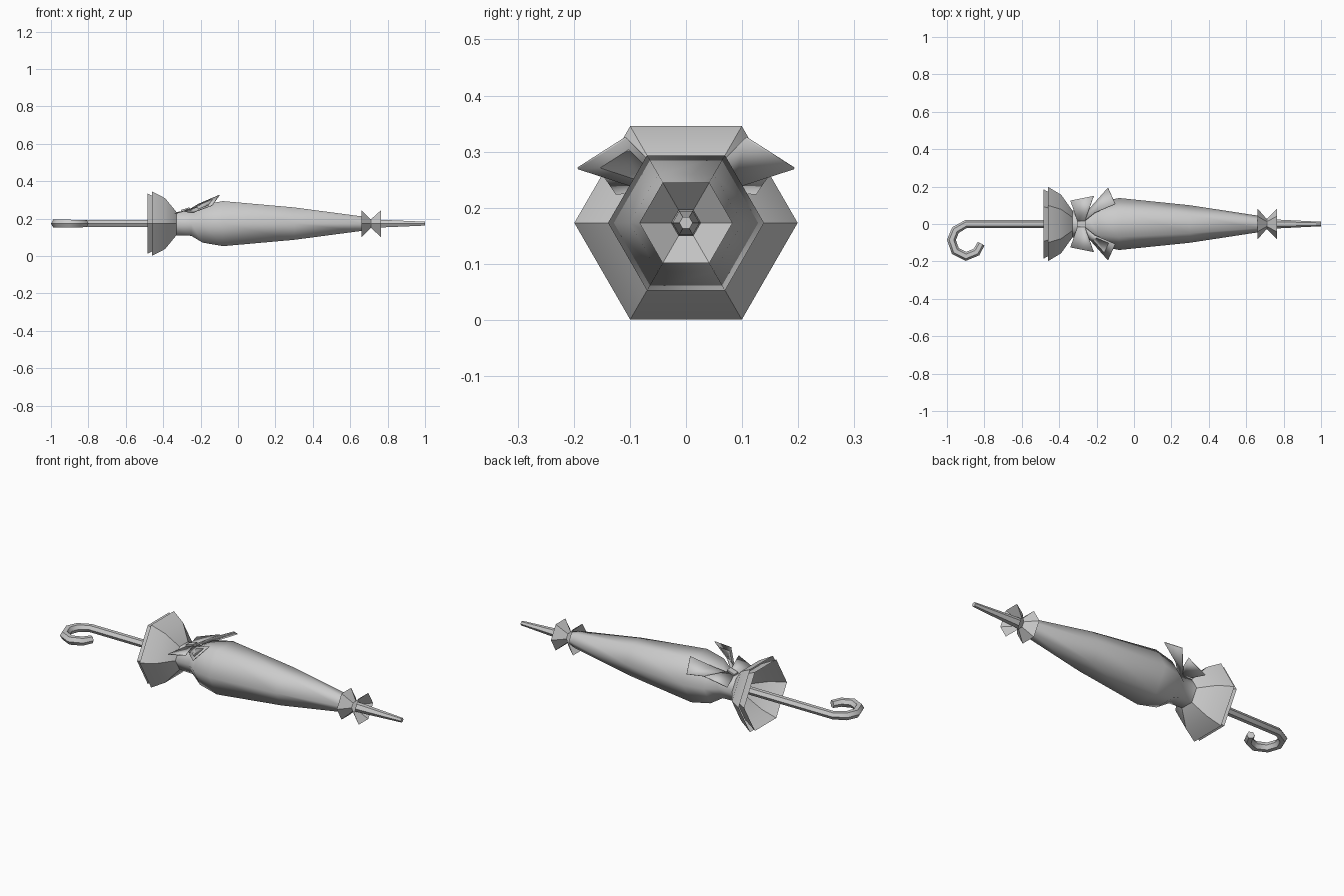
import bpy, bmesh, math
from mathutils import Vector

if "Cube" in bpy.data.objects:
    bpy.data.objects.remove(bpy.data.objects["Cube"])

AXIS_Z = 0.173   # height of the umbrella's long axis

grey = bpy.data.materials.new("light grey")
grey.diffuse_color = (0.6, 0.6, 0.6, 1)
grey.use_nodes = True
grey.node_tree.nodes["Principled BSDF"].inputs["Base Color"].default_value = grey.diffuse_color


def finish(name, bm, angle):
    bmesh.ops.recalc_face_normals(bm, faces=bm.faces)
    me = bpy.data.meshes.new(name)
    bm.to_mesh(me)
    bm.free()
    me.materials.append(grey)
    ob = bpy.data.objects.new(name, me)
    bpy.context.collection.objects.link(ob)
    bpy.context.view_layer.objects.active = ob
    ob.select_set(True)
    bpy.ops.object.shade_smooth_by_angle(angle=math.radians(angle))
    ob.select_set(False)
    return ob


def loft(name, stations, angle=35, caps=(False, False)):
    """Hexagonal rings along a path of (x, y, radius) in the axis plane."""
    bm = bmesh.new()
    pts = [Vector((x, y, AXIS_Z)) for x, y, r in stations]
    rings = []
    for i, (x, y, r) in enumerate(stations):
        t = Vector((0, 0, 0))
        if i > 0:
            t += (pts[i] - pts[i - 1]).normalized()
        if i < len(pts) - 1:
            t += (pts[i + 1] - pts[i]).normalized()
        t.normalize()
        side = Vector((-t.y, t.x, 0))
        rings.append([bm.verts.new(pts[i] + side * r * math.cos(k * math.pi / 3)
                                   + Vector((0, 0, r * math.sin(k * math.pi / 3))))
                      for k in range(6)])
    for a, b in zip(rings, rings[1:]):
        for k in range(6):
            n = (k + 1) % 6
            bm.faces.new((a[k], a[n], b[n], b[k]))
    if caps[0]:
        bm.faces.new(rings[0])
    if caps[1]:
        bm.faces.new(rings[-1])
    return finish(name, bm, angle)


def straight(profile):
    return [(x, 0, r) for x, r in profile]


# Folded canopy
loft("canopy", straight([(-0.33, 0.073), (-0.25, 0.075), (-0.19, 0.117), (-0.08, 0.139),
                         (0.3, 0.1), (0.66, 0.045), (0.71, 0.028)]), angle=65)

# Flared open skirt, outer and inner layer
skirt = [(-0.46, 0.199), (-0.39, 0.157), (-0.33, 0.073)]
loft("skirt_outer", straight(skirt))
loft("skirt_inner", straight([(-0.485, 0.186), (-0.41, 0.145), (-0.34, 0.06)]))

# Two open frills meeting near the tip
loft("frill", straight([(0.66, 0.083), (0.71, 0.026), (0.765, 0.083)]))

# Pointed tip
loft("tip", straight([(0.68, 0.026), (0.76, 0.024), (1.0, 0.012)]), caps=(True, True))

# Shaft with hooked handle
loft("shaft_and_hook", [(-0.817, -0.105, 0.02), (-0.842, -0.15, 0.023), (-0.898, -0.173, 0.024),
                        (-0.955, -0.145, 0.024), (-0.976, -0.085, 0.024), (-0.955, -0.033, 0.023),
                        (-0.898, 0, 0.021), (-0.3, 0, 0.021)], angle=50, caps=(True, True))


def ribbon(name, corners, thickness=0.004):
    """Flat ribbon piece mirrored to both sides."""
    bm = bmesh.new()
    for s in (1, -1):
        bm.faces.new([bm.verts.new((x, s * y, z)) for x, y, z in corners])
    ob = finish(name, bm, 30)
    mod = ob.modifiers.new("thickness", 'SOLIDIFY')
    mod.thickness = thickness
    mod.offset = 0


# Bow: loops, tails and knot
ribbon("bow_loops", [(-0.30, 0.01, 0.237), (-0.34, 0.125, 0.225),
                     (-0.215, 0.15, 0.262), (-0.265, 0.01, 0.25)])
ribbon("bow_tails", [(-0.285, 0.02, 0.235), (-0.235, 0.085, 0.235), (-0.139, 0.193, 0.27),
                     (-0.10, 0.107, 0.325), (-0.21, 0.06, 0.278), (-0.265, 0.015, 0.245)])

bm = bmesh.new()
bmesh.ops.create_cube(bm, size=1)
for v in bm.verts:
    v.co = Vector((-0.283 + v.co.x * 0.045, v.co.y * 0.034,
                   0.243 + v.co.z * 0.02 + v.co.x * 0.014))
finish("bow_knot", bm, 30)
